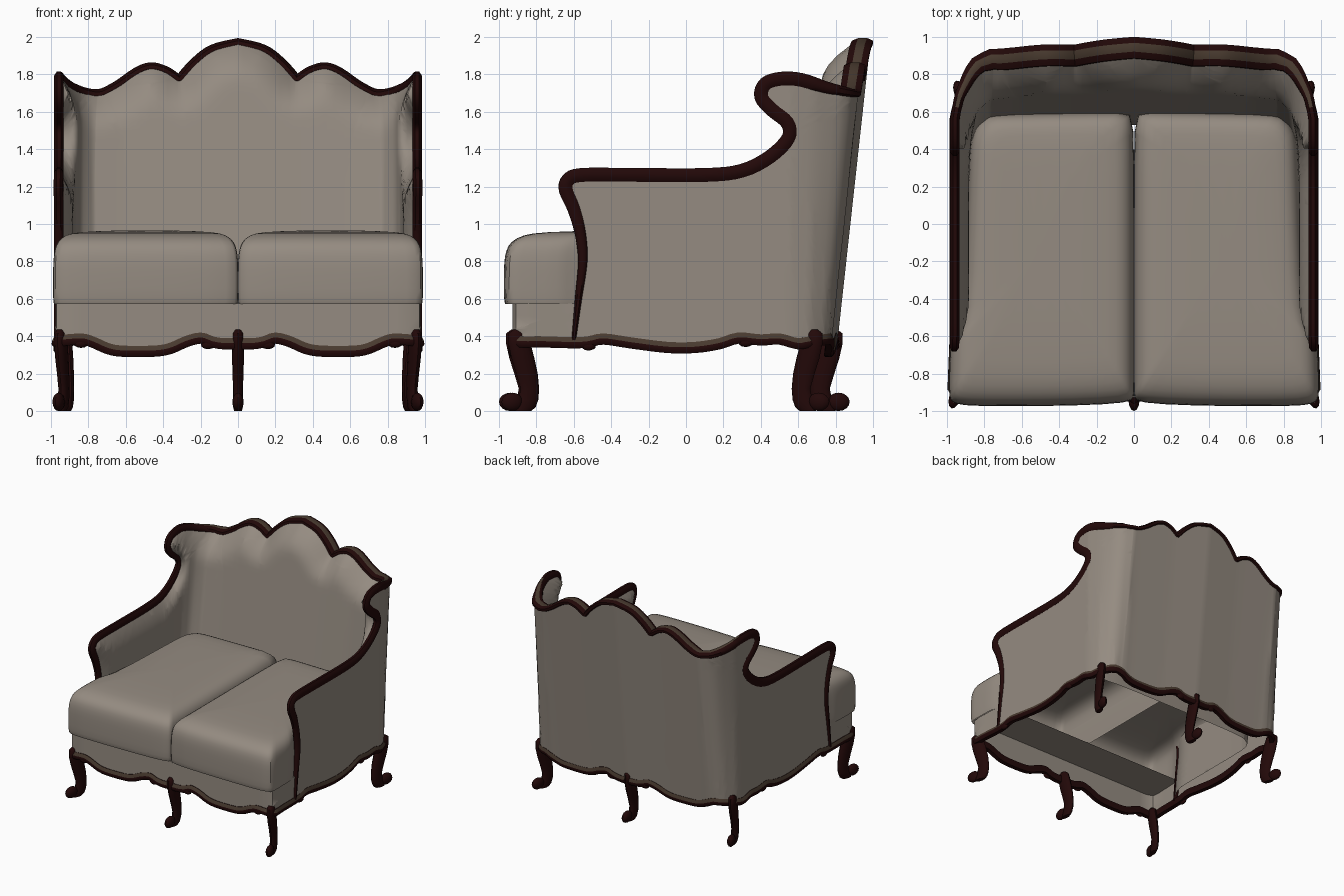
import bpy, bmesh, math
from mathutils import Vector

if "Cube" in bpy.data.objects:
    bpy.data.objects.remove(bpy.data.objects["Cube"])


def material(name, rgb):
    m = bpy.data.materials.new(name)
    m.diffuse_color = (*rgb, 1)
    m.use_nodes = True
    m.node_tree.nodes["Principled BSDF"].inputs["Base Color"].default_value = m.diffuse_color
    return m


FABRIC = material("taupe fabric", (0.30, 0.26, 0.22))
WOOD = material("dark mahogany", (0.016, 0.0025, 0.0025))
BROWN = material("brown wood highlight", (0.065, 0.042, 0.028))


def finish(name, bm, mats, mirror=True, angle=40, subsurf=0):
    bmesh.ops.recalc_face_normals(bm, faces=bm.faces[:])
    me = bpy.data.meshes.new(name)
    bm.to_mesh(me)
    bm.free()
    ob = bpy.data.objects.new(name, me)
    bpy.context.collection.objects.link(ob)
    for m in mats:
        me.materials.append(m)
    if subsurf:
        s = ob.modifiers.new("Soften", 'SUBSURF')
        s.levels = s.render_levels = subsurf
    if mirror:
        ob.modifiers.new("Mirror", 'MIRROR')
    bpy.ops.object.select_all(action='DESELECT')
    ob.select_set(True)
    bpy.context.view_layer.objects.active = ob
    bpy.ops.object.shade_smooth_by_angle(angle=math.radians(angle))
    return ob


# Plan of the right half: t runs front centre -> side (t = y) -> back centre
PLAN = [(0, -.93), (.95, -.93), (.98, -.9), (.968, -.6), (.968, .56), (.945, .69),
        (.895, .83), (.85, .9), (.77, .942), (.35, .955), (0, .978)]
TS = [0]
for p, q in zip(PLAN, PLAN[1:]):
    TS.append(TS[-1] + math.dist(p, q))
TS = [t - TS[2] - .9 for t in TS]
T0, T1 = TS[0], TS[-1]
# Inner faces of arms and back at seat height, for the same t
INNER = [(-2, .882, -2), (.2, .882, .2), (.5, .878, .36), (.66, .868, .45), (.82, .84, .53),
         (1.0, .77, .585), (1.15, .62, .6), (T1 - .35, .35, .605), (T1, 0, .605)]


def lerp_table(xs, ys, x):
    for i in range(len(xs) - 1):
        if x <= xs[i + 1]:
            k = (x - xs[i]) / (xs[i + 1] - xs[i])
            return ys[i] + (ys[i + 1] - ys[i]) * max(0, k)
    return ys[-1]


def ramp(x, a, b):
    k = min(1, max(0, (x - a) / (b - a)))
    return k * k * (3 - 2 * k)


def plan(t):
    s = 1
    if t > T1:
        t, s = 2 * T1 - t, -1
    if t < T0:
        t, s = 2 * T0 - t, -1
    return Vector((s * lerp_table(TS, [p[0] for p in PLAN], t),
                   lerp_table(TS, [p[1] for p in PLAN], t)))


def wall(t, z, d=0):
    """Point on the body wall, d inwards; the back leans outwards with height."""
    g = (plan(t + .06) - plan(t - .06)).normalized()
    p = plan(t) + Vector((-g.y, g.x)) * d
    return Vector((p.x, p.y - (1.9 - z) * .11 * ramp(t, .55, 1.08), z))


def smooth(pts, n=4):
    out = []
    for i in range(len(pts) - 1):
        a, b, c, e = (Vector(pts[max(0, min(len(pts) - 1, j))]) for j in range(i - 1, i + 3))
        for k in range(n):
            u = k / n
            out.append(.5 * (2 * b + (c - a) * u + (2 * a - 5 * b + 4 * c - e) * u ** 2
                             + (3 * b - a - 3 * c + e) * u ** 3))
    return out + [Vector(pts[-1])]


# Outline of arm, wing and scalloped back in (t, z)
outline = smooth([(-.6, .38), (-.575, .6), (-.552, .8), (-.565, .95), (-.6, 1.08), (-.642, 1.18),
                  (-.63, 1.235), (-.56, 1.262), (-.3, 1.263), (.1, 1.262), (.3, 1.285), (.45, 1.36),
                  (.548, 1.46), (.543, 1.54), (.46, 1.61), (.402, 1.68), (.425, 1.75), (.51, 1.777),
                  (.62, 1.77), (.8, 1.72), (T1 - .77, 1.695), (T1 - .66, 1.735), (T1 - .55, 1.81),
                  (T1 - .47, 1.84), (T1 - .39, 1.82), (T1 - .325, 1.775)], 4)
outline += smooth([(T1 - .315, 1.775), (T1 - .24, 1.86), (T1 - .14, 1.935), (T1, 1.97)], 4)

# Scalloped apron line in (t, z); the back repeats the front
scallop = [(0, .36), (.08, .36), (.14, .37), (.2, .39), (.28, .37), (.36, .335), (.45, .32),
           (.62, .32), (.7, .335), (.78, .37), (.85, .385)]
side = [(-.88, .37), (-.78, .37), (-.6, .365), (-.52, .37), (-.44, .385), (-.3, .365), (-.1, .34),
        (.05, .34), (.18, .36), (.28, .39), (.4, .38), (.5, .385), (.6, .36), (.7, .37)]
apron = smooth([(T0 + x, z) for x, z in scallop] + side
               + [(T1 - x, z) for x, z in reversed(scallop)], 3)


def apron_z(t):
    return lerp_table([p.x for p in apron], [p.y for p in apron], t)


def panel(poly, step):
    """Flat (t, z) polygon cut into a fine grid, ready to be bent onto the wall."""
    bm = bmesh.new()
    f = bm.faces.new([bm.verts.new((p[0], p[1], 0)) for p in poly])
    bmesh.ops.triangulate(bm, faces=[f])
    for axis, lo, hi in ((0, T0, T1), (1, .3, 2)):
        for i in range(1, int((hi - lo) / step) + 1):
            co = [0, 0, 0]
            no = [0, 0, 0]
            co[axis], no[axis] = lo + i * step, 1
            bmesh.ops.bisect_plane(bm, geom=bm.verts[:] + bm.edges[:] + bm.faces[:],
                                   plane_co=co, plane_no=no, dist=1e-5)
    return bm


def edge_distance(t, z):
    p, best = Vector((t, z)), 9
    for a, b in zip(outline, outline[1:]):
        ab = b - a
        k = max(0, min(1, (p - a).dot(ab) / max(ab.length_squared, 1e-9)))
        best = min(best, (p - a - ab * k).length)
    return best


def inner_wall(t, z):
    """Padded inner face: starts at the trim and swells to full thickness."""
    z = max(z, .42)
    ts = [i[0] for i in INNER]
    full = Vector((lerp_table(ts, [i[1] for i in INNER], t),
                   lerp_table(ts, [i[2] for i in INNER], t) + .145 * (z - .95) * ramp(t, .35, 1), z))
    k = min(1, edge_distance(t, z) / .2)
    return wall(t, z, .025 + .06 * ramp(t, .6, 1.1)).lerp(full, k * (2 - k))


# Upholstered shell: outer and inner skins
hem = [(p.x, p.y) for p in reversed(apron) if p.x > -.59]
for name, inside in (("outer_upholstery", False), ("inner_upholstery", True)):
    bm = panel([tuple(p) for p in outline] + hem, .05)
    for v in bm.verts:
        v.co = inner_wall(v.co.x, v.co.y) if inside else wall(v.co.x, v.co.y)
    finish(name, bm, [FABRIC], angle=70)

# Front seat rail fabric
bm = panel([(T0, .575), (-.54, .575)] + [(p.x, p.y) for p in reversed(apron) if p.x < -.54], .07)
for v in bm.verts:
    v.co = wall(v.co.x, v.co.y, .002)
finish("seat_rail_upholstery", bm, [FABRIC])

# Seat deck strip behind the front rail
bm = bmesh.new()
bm.faces.new([bm.verts.new((x, y, .572)) for x, y in
              ((0, -.928), (.95, -.928), (.978, -.9), (.966, -.58), (0, -.58))])
finish("seat_deck", bm, [FABRIC])


def sweep(name, path, section, brown):
    """Sweep a section of (in-plane offset, depth) pairs along a path on the wall."""
    bm = bmesh.new()
    rings = []
    for i, p in enumerate(path):
        g = (path[min(i + 1, len(path) - 1)] - path[max(i - 1, 0)]).normalized()
        if abs(p.x - T0) < 1e-4 or abs(p.x - T1) < 1e-4:
            g = Vector((1, 0))
        n = Vector((-g.y, g.x))
        rings.append([bm.verts.new(wall(p.x + n.x * a, p.y + n.y * a, d)) for a, d in section(p.x, p.y)])
    for i, (r, q) in enumerate(zip(rings, rings[1:])):
        for j in range(len(r)):
            k = (j + 1) % len(r)
            f = bm.faces.new((r[j], r[k], q[k], q[j]))
            f.material_index = int(brown(path[i].x, j))
    bm.faces.new(rings[0])
    return finish(name, bm, [WOOD, BROWN], angle=50)


# Carved show-wood trim along arms, wings and back
def trim_section(t, z):
    r = ramp(t, .6, 1.1)
    h = min(.038, .012 + .032 * (z - .38)) * (1 - r) + .025 * r
    d0, d1 = -.016, .036 + .066 * r
    c, e = (d0 + d1) / 2, (d1 - d0) / 2
    ang = [math.radians(22.5 + 45 * k) for k in range(8)]
    return [(h * 1.05 * math.cos(a), c + e * 1.05 * math.sin(a)) for a in ang]


sweep("show_wood_trim", outline, trim_section, lambda t, j: j == 7 and t > .6)

# Scalloped apron with a lighter upper moulding
apron_profile = [(-.028, .03), (-.03, -.006), (-.014, -.018), (.004, -.016), (.03, -.003), (.03, .03)]
sweep("scalloped_apron", apron, lambda t, z: apron_profile, lambda t, j: j == 3)

# Small carved leaves hanging from the apron
bm = bmesh.new()
for t in (T0 + .16, T0 + .84, -.52, .32, T1 - .16):
    geo = bmesh.ops.create_icosphere(bm, subdivisions=2, radius=1)
    for v in geo['verts']:
        v.co = wall(t + v.co.x * .04, apron_z(t) - .022 + v.co.z * .025, v.co.y * .018)
finish("apron_leaves", bm, [WOOD])


# Cabriole legs: (outward offset, height, half length, half width)
LEG = [(0, .435, .025, .018), (0, .415, .052, .03), (-.01, .36, .062, .033), (-.03, .28, .064, .032),
       (-.052, .2, .06, .029), (-.068, .12, .052, .027), (-.06, .06, .055, .027), (-.045, .02, .055, .026),
       (-.03, 0, .045, .02)]


def leg(name, x, y, dx, dy, mirror):
    o = Vector((dx, dy, 0)).normalized()
    w = Vector((-o.y, o.x, 0))
    base = Vector((x, y, 0))
    bm = bmesh.new()
    rings = []
    for f, z, a, b in LEG:
        c = base + o * f + Vector((0, 0, z))
        rings.append([bm.verts.new(c + o * a * math.cos(k * math.pi / 6) + w * b * math.sin(k * math.pi / 6))
                      for k in range(12)])
    for r, q in zip(rings, rings[1:]):
        for j in range(12):
            bm.faces.new((r[j], r[(j + 1) % 12], q[(j + 1) % 12], q[j]))
    bm.faces.new(rings[0])
    bm.faces.new(rings[-1])
    # scrolled toe
    toe = bmesh.ops.create_uvsphere(bm, u_segments=12, v_segments=8, radius=1)
    for v in toe['verts']:
        v.co = base + o * (.03 + v.co.x * .06) + w * v.co.y * .03 + Vector((0, 0, .049 + v.co.z * .049))
    finish(name, bm, [WOOD], mirror)


leg("front_corner_legs", .95, -.90, .3, -1, True)
leg("front_centre_leg", 0, -.91, 0, -1, False)
leg("rear_corner_legs", .925, .68, .3, 1, True)
leg("rear_centre_leg", 0, .785, 0, 1, False)

# Pair of T-shaped seat cushions, built as stacked rings, open underneath
shape = [(-.002, -.93), (.022, -.957), (.3, -.972), (.7, -.975), (.93, -.972), (.985, -.95), (.99, -.9),
         (.988, -.75), (.983, -.63), (.92, -.56), (.895, 0), (.88, .4), (.865, .5), (.8, .585), (.7, .59),
         (.4, .595), (.03, .6), (-.002, .59), (-.002, 0), (-.002, -.5), (-.002, -.88)]
layers = [(.99, .572), (1, .59), (1, .72), (.998, .8), (.985, .86), (.955, .905),
          (.87, .943), (.74, .957), (.35, .966)]
bm = bmesh.new()
rings = []
for s, z in layers:
    rings.append([bm.verts.new((.492 + (x - .492) * s,
                                -.19 + (y + .19) * (s if y < -.19 else 1 - (1 - s) * .5), z)) for x, y in shape])
n = len(shape)
for r, q in zip(rings, rings[1:]):
    for j in range(n):
        bm.faces.new((r[j], r[(j + 1) % n], q[(j + 1) % n], q[j]))
bm.faces.new(rings[-1])
cushions = finish("seat_cushions", bm, [FABRIC], angle=60, subsurf=1)
cushions.modifiers["Mirror"].use_mirror_merge = False
